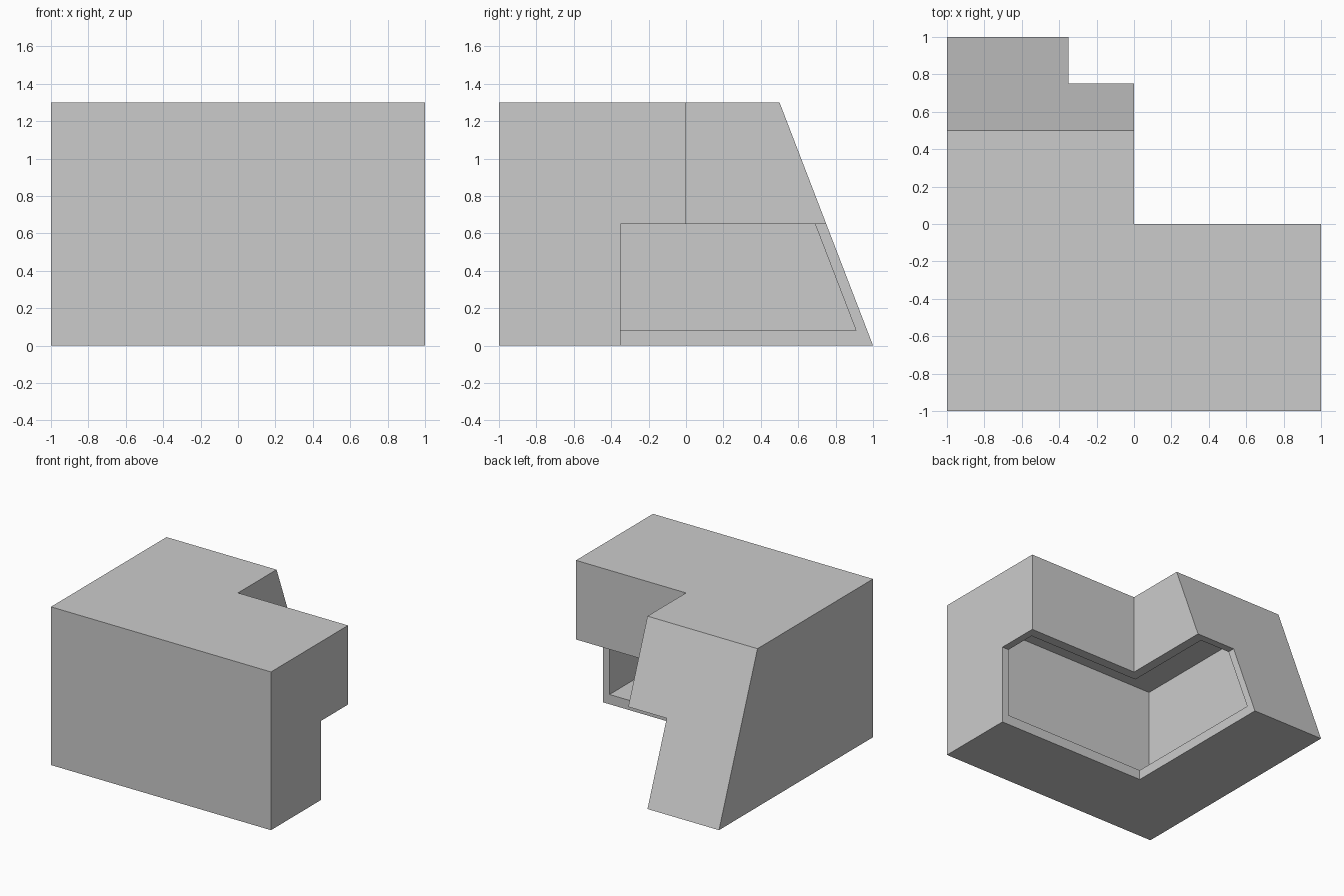
import bpy
import bmesh

cube = bpy.data.objects.get("Cube")
if cube:
    bpy.data.objects.remove(cube, do_unlink=True)

HEIGHT = 1.3
SLOPE = 0.5 / HEIGHT   # backward lean of the angled end
WALL = 0.08            # long walls, floor and top
END = 0.06             # the two end walls

grey = bpy.data.materials.new("plain_grey")
grey.use_nodes = True
color = (0.6, 0.6, 0.6, 1)
grey.diffuse_color = color
grey.node_tree.nodes["Principled BSDF"].inputs["Base Color"].default_value = color


def prism(name, outline, z0, z1, slope=0.0):
    """Extrude an outline upwards; points at the far end lean with height."""
    bm = bmesh.new()
    rings = [[bm.verts.new((x, y - slope * z if y > 0.5 else y, z))
              for x, y in outline] for z in (z0, z1)]
    low, high = rings
    bm.faces.new(low[::-1])
    bm.faces.new(high)
    for i in range(len(outline)):
        j = (i + 1) % len(outline)
        bm.faces.new((low[i], low[j], high[j], high[i]))
    bmesh.ops.recalc_face_normals(bm, faces=bm.faces)
    mesh = bpy.data.meshes.new(name)
    bm.to_mesh(mesh)
    bm.free()
    mesh.materials.append(grey)
    obj = bpy.data.objects.new(name, mesh)
    bpy.context.collection.objects.link(obj)
    return obj


def corner_outline(outer, inner, end):
    """L-shaped plan with one arm along x and one along y."""
    return [(outer, outer), (end, outer), (end, inner),
            (inner, inner), (inner, end), (outer, end)]


# Corner body with one angled end
body = prism("corner_cabinet", corner_outline(-1, 0, 1), 0, HEIGHT, SLOPE)

# Set-back below the overhang, and the hollow inside
setback = prism("setback_cutter", [(-0.35, -0.35), (2, -0.35), (2, 2), (-0.35, 2)],
                -0.5, HEIGHT / 2)
hollow = prism("hollow_cutter", corner_outline(-1 + WALL, -WALL, 1 - END),
               WALL, HEIGHT - WALL, SLOPE)

for cutter in (setback, hollow):
    cutter.hide_render = True
    cut = body.modifiers.new(cutter.name, 'BOOLEAN')
    cut.operation = 'DIFFERENCE'
    cut.solver = 'EXACT'
    cut.object = cutter

# Bake the cuts and discard the cutters
bpy.context.view_layer.update()
graph = bpy.context.evaluated_depsgraph_get()
result = bpy.data.meshes.new_from_object(body.evaluated_get(graph))
body.modifiers.clear()
body.data = result
for cutter in (setback, hollow):
    bpy.data.objects.remove(cutter, do_unlink=True)
